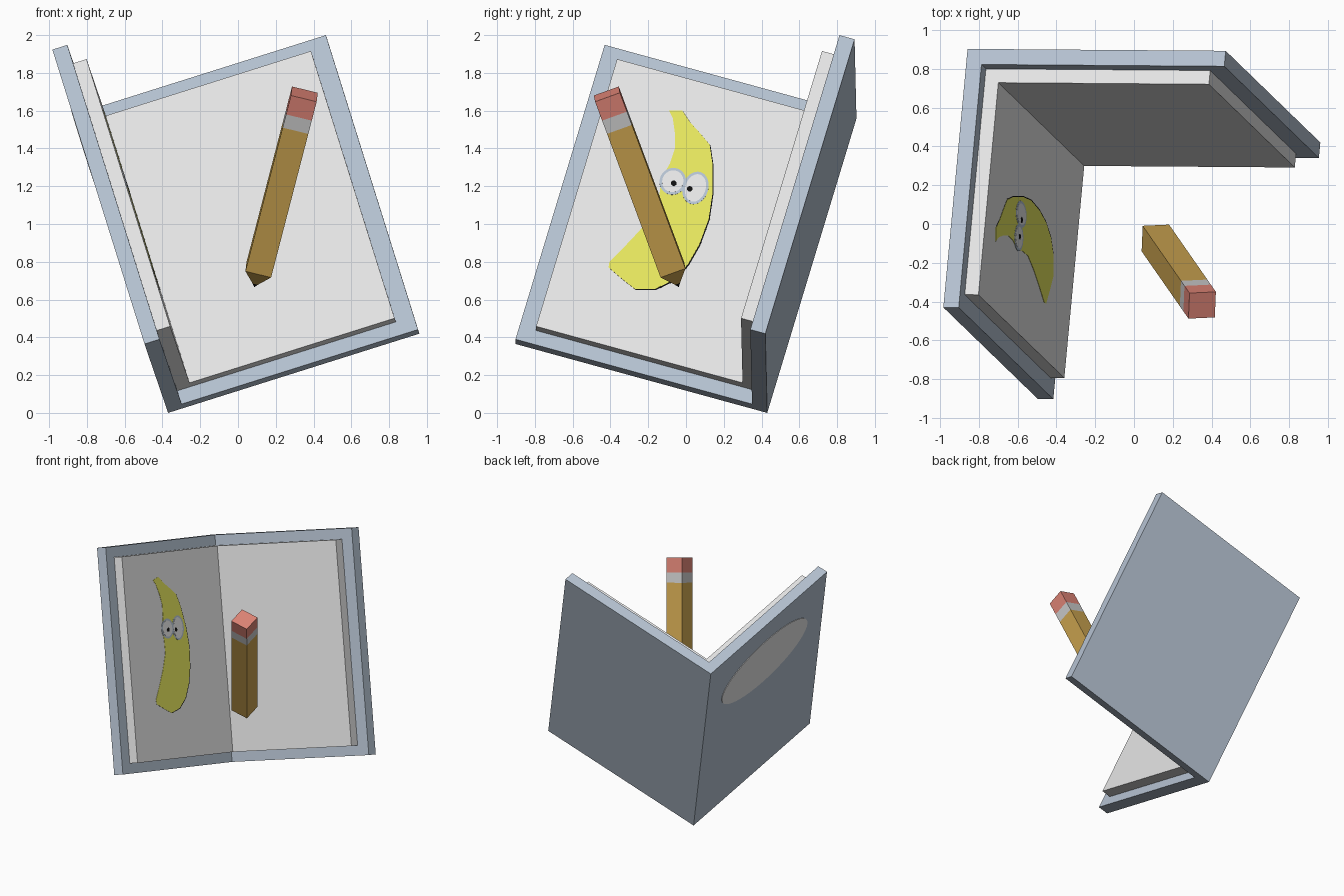
import bpy, bmesh, math
from mathutils import Vector

if "Cube" in bpy.data.objects:
    bpy.data.objects.remove(bpy.data.objects["Cube"])

def mat(name, r, g, b):
    m = bpy.data.materials.new(name)
    m.diffuse_color = (r, g, b, 1)
    m.use_nodes = True
    m.node_tree.nodes["Principled BSDF"].inputs["Base Color"].default_value = m.diffuse_color
    return m

COVER = mat("cover_blue_grey", 0.47, 0.55, 0.65)
PAPER = mat("paper_white", 0.83, 0.83, 0.83)
WOOD = mat("pencil_ochre", 0.60, 0.37, 0.08)
PINK = mat("eraser_pink", 0.73, 0.23, 0.18)
METAL = mat("ferrule_grey", 0.60, 0.60, 0.60)
YELLOW = mat("banana_yellow", 0.82, 0.82, 0.115)
BLACK = mat("black", 0.005, 0.005, 0.005)

def loft(name, rings, material):
    """Closed solid through equal rings of points."""
    bm = bmesh.new()
    vs = [[bm.verts.new(p) for p in ring] for ring in rings]
    n = len(vs[0])
    for r0, r1 in zip(vs, vs[1:]):
        for i in range(n):
            j = (i + 1) % n
            bm.faces.new((r0[i], r0[j], r1[j], r1[i]))
    bm.faces.new(vs[0][::-1])
    bm.faces.new(vs[-1])
    bmesh.ops.remove_doubles(bm, verts=bm.verts, dist=1e-5)
    bmesh.ops.recalc_face_normals(bm, faces=bm.faces)
    me = bpy.data.meshes.new(name)
    bm.to_mesh(me)
    bm.free()
    me.materials.append(material)
    ob = bpy.data.objects.new(name, me)
    bpy.context.collection.objects.link(ob)
    return ob

# Tilted book frame: U along back cover, V along side cover, W along spine
S = Vector((-0.37, 0.43, 0.0))
W = Vector((-0.287, 0.278, 0.917)).normalized()
U = Vector((0.953, -0.007, 0.301))
U = (U - W * U.dot(W)).normalized()
V = U.cross(W)

def book(a, b, c):
    return S + U * a + V * b + W * c

def slab(name, a, b, c, material):
    loft(name, [[book(x, y, z) for x, y in ((a[0], b[0]), (a[1], b[0]), (a[1], b[1]), (a[0], b[1]))]
                for z in c], material)

T, P = 0.083, 0.157          # cover thickness, page surface
H, PC = 1.70, (0.077, 1.62)  # cover height, page height range
slab("back_cover", (0, 1.395), (0, T), (0, H), COVER)
slab("side_cover", (0, T), (T, 1.387), (0, H), COVER)
slab("back_pages", (P, 1.295), (T, P), PC, PAPER)
slab("side_pages", (T, P), (T, 1.295), PC, PAPER)

def plate(name, bc, a0, a1, material):
    loft(name, [[book(a, b, c) for b, c in bc] for a in (a0, a1)], material)

def oval(cb, cc, rb, rc, n=32):
    return [(cb + rb * math.cos(2 * math.pi * i / n), cc + rc * math.sin(2 * math.pi * i / n))
            for i in range(n)]

# Oval label on the outside of the side cover
plate("oval_label", oval(0.69, 1.275, 0.51, 0.235, 48), -0.004, 0.001, PAPER)

# Painted banana, outlined in side-view (y, z) coordinates on the page plane
def on_page(y, z):
    o = book(P, 0, 0)
    y, z = y - o.y, z - o.z
    d = V.y * W.z - W.y * V.z
    return (y * W.z - W.y * z) / d, (V.y * z - V.z * y) / d

BANANA = [(-.09, 1.60), (-.02, 1.60), (.02, 1.54), (.07, 1.485), (.125, 1.42), (.14, 1.32),
          (.14, 1.16), (.12, 1.025), (.07, .89), (.01, .785), (-.07, .70), (-.165, .655),
          (-.27, .655), (-.34, .71), (-.41, .77), (-.405, .80), (-.325, .88), (-.245, .965),
          (-.165, 1.07), (-.14, 1.16), (-.13, 1.24), (-.085, 1.32), (-.058, 1.40),
          (-.058, 1.475), (-.07, 1.56)]
plate("banana_outline", [on_page(y + .005, z - .005) for y, z in BANANA], P - .001, P + .001, BLACK)
plate("banana", [on_page(y, z) for y, z in BANANA], P - .001, P + .002, YELLOW)

# Banana eyes: rim, white and pupil
for side, (y, z, ry, rz, py, pz) in {"left": (-.07, 1.225, .07, .075, -.065, 1.215),
                                     "right": (.05, 1.19, .068, .092, .02, 1.185)}.items():
    b, c = on_page(y, z)
    plate(side + "_eye_rim", oval(b, c, ry, rz), P, P + .003, COVER)
    plate(side + "_eye_white", oval(b, c, ry - .014, rz - .014), P, P + .004, PAPER)
    b, c = on_page(py, pz)
    plate(side + "_pupil", oval(b, c, .015, .015, 16), P, P + .005, BLACK)

# Square pencil standing between the covers
AX = Vector((0.236, -0.339, 0.91)).normalized()
E1 = Vector((0.967, 0.05, -0.25))
E1 = (E1 - AX * E1.dot(AX)).normalized()
E2 = AX.cross(E1)
BASE = Vector((0.11, -0.072, 0.757))

def square(d, r):
    return [BASE + AX * d + E1 * (x * r) + E2 * (y * r) for x, y in ((-1, -1), (1, -1), (1, 1), (-1, 1))]

R = 0.07
loft("pencil_lead", [square(-0.098, 0.0015), square(-0.078, 0.014)], BLACK)
loft("pencil_body", [square(-0.078, 0.014), square(0, R), square(0.835, R)], WOOD)
loft("pencil_ferrule", [square(0.835, R), square(0.912, R)], METAL)
loft("pencil_eraser", [square(0.912, R), square(1.022, R)], PINK)
